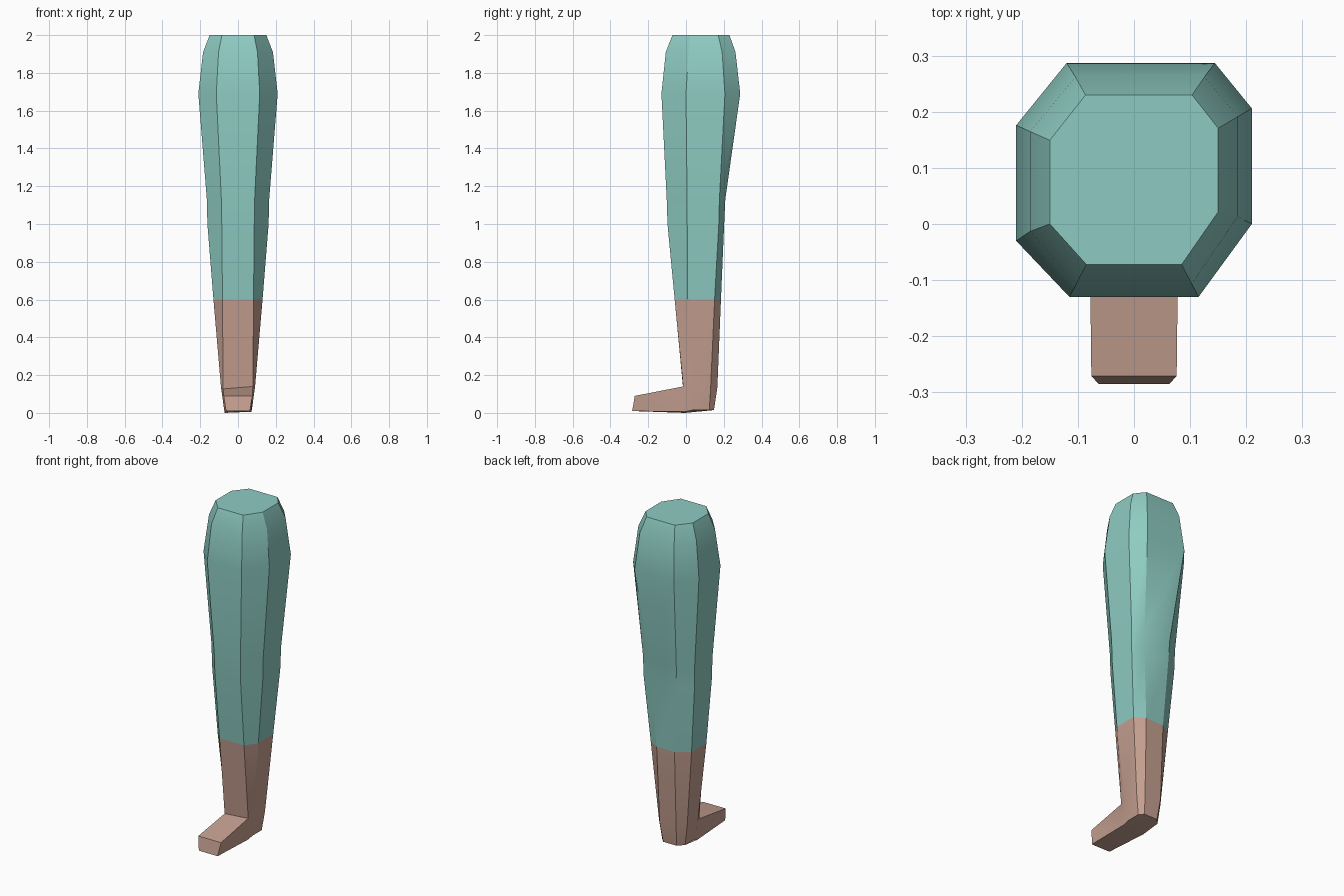
import bpy, bmesh
from math import radians

if "Cube" in bpy.data.objects:
    bpy.data.objects.remove(bpy.data.objects["Cube"])


def ring(z, hx, front, back, fx, bx, s0, s1):
    """Eight-sided, slightly skewed leg section, starting at the front edge."""
    k = 0.015 * hx / 0.21
    return [(-fx, front, z), (fx, front, z),
            (hx, s0 + k, z), (hx, s1 + k, z),
            (bx + k * 0.8, back, z), (-bx + k * 0.8, back, z),
            (-hx, s1 - k, z), (-hx, s0 - k, z)]


def loft(bm, sections, skip_front=False):
    rows = [[bm.verts.new(p) for p in ring(*s)] for s in sections]
    for i, (a, b) in enumerate(zip(rows, rows[1:])):
        for j in range(8):
            if skip_front and i == 0 and j == 0:
                continue
            n = (j + 1) % 8
            bm.faces.new((a[j], a[n], b[n], b[j]))
    return rows


def finish(bm, name, color):
    mesh = bpy.data.meshes.new(name)
    bm.to_mesh(mesh)
    bm.free()
    obj = bpy.data.objects.new(name, mesh)
    bpy.context.collection.objects.link(obj)
    mat = bpy.data.materials.new(name + "_colour")
    mat.diffuse_color = color
    mat.use_nodes = True
    mat.node_tree.nodes["Principled BSDF"].inputs["Base Color"].default_value = mat.diffuse_color
    mesh.materials.append(mat)
    bpy.ops.object.select_all(action='DESELECT')
    obj.select_set(True)
    bpy.context.view_layer.objects.active = obj
    bpy.ops.object.shade_smooth_by_angle(angle=radians(25))


# z, half width, front y, back y, front edge x, back edge x, side y range
cuff = (0.60, 0.13, -0.06, 0.185, 0.082, 0.06, 0.00, 0.142)

# Trouser leg, capped at the hip and open at the cuff
bm = bmesh.new()
rows = loft(bm, [
    cuff,
    (1.00, 0.162, -0.098, 0.202, 0.086, 0.085, -0.005, 0.162),
    (1.13, 0.165, -0.102, 0.208, 0.088, 0.090, -0.006, 0.165),
    (1.69, 0.21, -0.13, 0.287, 0.115, 0.132, -0.015, 0.191),
    (1.91, 0.185, -0.107, 0.262, 0.103, 0.115, 0.00, 0.178),
    (2.00, 0.15, -0.072, 0.23, 0.085, 0.095, 0.011, 0.160),
])
bm.faces.new(rows[-1])
finish(bm, "trouser_leg", (0.27, 0.60, 0.54, 1))

# Bare shin and foot
bm = bmesh.new()
heel, ankle, top = loft(bm, [
    (0.015, 0.073, -0.005, 0.148, 0.071, 0.045, 0.03, 0.118),
    (0.135, 0.09, -0.015, 0.166, 0.079, 0.055, 0.02, 0.124),
    cuff,
], skip_front=True)
heel[0].co.z = 0.0
heel[1].co.z = 0.006
ankle[0].co.z = 0.127
ankle[1].co.z = 0.14

# Forefoot grows out of the open front of the ankle
toe = [bm.verts.new(p) for p in ((-0.063, -0.285, 0.01), (0.063, -0.285, 0.01),
                                 (0.076, -0.271, 0.09), (-0.076, -0.271, 0.09))]
base = [heel[0], heel[1], ankle[1], ankle[0]]
bm.faces.new(toe)
for i in range(4):
    n = (i + 1) % 4
    bm.faces.new((toe[n], toe[i], base[i], base[n]))
bm.faces.new(heel[::-1])
finish(bm, "shin_and_foot", (0.56, 0.35, 0.28, 1))
